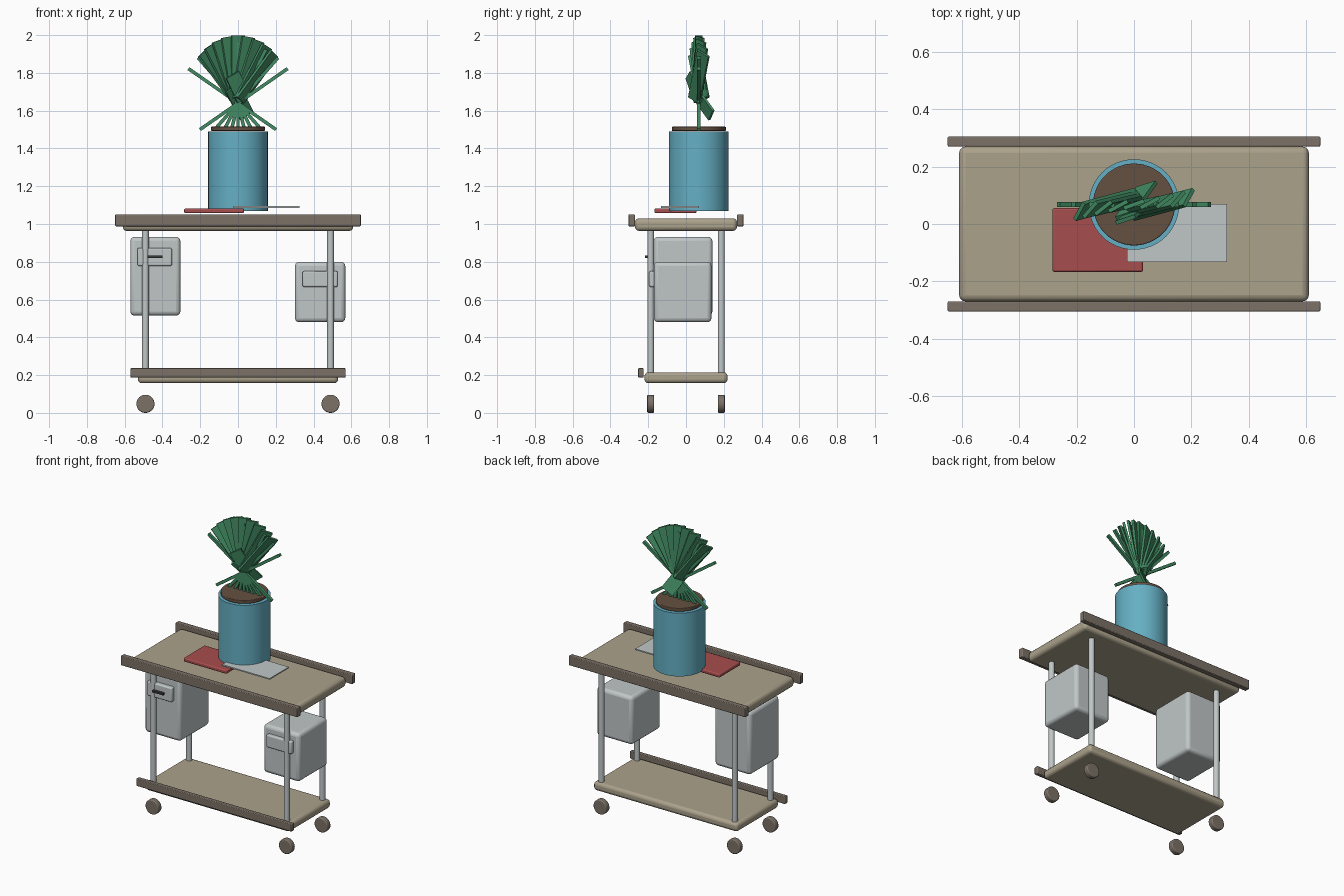
import bpy
import math
from mathutils import Vector, Matrix

cube = bpy.data.objects.get("Cube")
if cube:
    bpy.data.objects.remove(cube, do_unlink=True)


def material(name, rgb):
    mat = bpy.data.materials.new(name)
    mat.use_nodes = True
    mat.diffuse_color = (*rgb, 1)
    mat.node_tree.nodes["Principled BSDF"].inputs["Base Color"].default_value = (*rgb, 1)
    return mat


TAN = material("tan board", (0.41, 0.36, 0.26))
BROWN = material("brown trim", (0.20, 0.165, 0.135))
GREY = material("light grey", (0.53, 0.57, 0.57))
DARK = material("dark handle", (0.04, 0.04, 0.04))
BLUE = material("blue pot", (0.13, 0.43, 0.55))
SOIL = material("brown soil", (0.13, 0.08, 0.052))
RED = material("red cover", (0.39, 0.075, 0.075))
GREEN = material("leaf green", (0.055, 0.26, 0.125))


def finish(obj, name, mat, bevel=0, segments=3):
    obj.name = name
    obj.data.materials.append(mat)
    if bevel:
        mod = obj.modifiers.new("Bevel", "BEVEL")
        mod.width = bevel
        mod.segments = segments
        mod.limit_method = "ANGLE"
    bpy.ops.object.shade_smooth_by_angle(angle=math.radians(35))
    return obj


def box(name, x, y, z, mat, bevel=0.0, segments=3):
    """Box from its (low, high) extent on each axis."""
    spans = (x, y, z)
    bpy.ops.mesh.primitive_cube_add(size=1, location=[(a + b) / 2 for a, b in spans])
    obj = bpy.context.object
    obj.data.transform(Matrix.Diagonal([b - a for a, b in spans] + [1]))
    return finish(obj, name, mat, bevel, segments)


def cylinder(name, center, radius, depth, mat, bevel=0.0, rotation=(0, 0, 0), sides=32):
    bpy.ops.mesh.primitive_cylinder_add(vertices=sides, radius=radius, depth=depth,
                                        location=center, rotation=rotation)
    return finish(bpy.context.object, name, mat, bevel)


def blade(name, start, end, width, thickness, twist=0.0):
    """Flat strip between two points, turned about its own length."""
    start, end = Vector(start), Vector(end)
    along = (end - start).normalized()
    flat = Vector((0, 1, 0))
    flat = (flat - along * flat.dot(along)).normalized()
    side = flat.cross(along)
    frame = Matrix((side, flat, along)).transposed().to_4x4()
    bpy.ops.mesh.primitive_cube_add(size=1)
    obj = bpy.context.object
    obj.data.transform(Matrix.Translation((start + end) / 2) @ frame
                       @ Matrix.Rotation(twist, 4, "Z")
                       @ Matrix.Diagonal((width, thickness, (end - start).length, 1)))
    return finish(obj, name, GREEN)


# Boards and their trim rails
box("tabletop", (-0.61, 0.61), (-0.27, 0.27), (0.963, 1.03), TAN, 0.022)
box("lower_shelf", (-0.53, 0.53), (-0.22, 0.22), (0.157, 0.215), TAN, 0.02)
box("front_top_rail", (-0.65, 0.65), (-0.305, -0.27), (0.988, 1.05), BROWN, 0.004, 2)
box("back_top_rail", (-0.65, 0.65), (0.27, 0.305), (0.988, 1.05), BROWN, 0.004, 2)
box("front_shelf_rail", (-0.57, 0.57), (-0.253, -0.225), (0.187, 0.237), BROWN, 0.004, 2)

# Posts and wheels at the four corners
for sx, across in ((1, "left"), (-1, "right")):
    for sy, depth in ((-1, "front"), (1, "back")):
        cylinder(f"{depth}_{across}_post", (sx * 0.49, sy * 0.187, 0.59), 0.018, 0.77, GREY)
        cylinder(f"{depth}_{across}_wheel", (sx * 0.49, sy * 0.187, 0.048), 0.048, 0.037,
                 BROWN, 0.006, (math.pi / 2, 0, 0))

# Hanging cabinets with drawer fronts
box("right_cabinet", (-0.57, -0.305), (-0.17, 0.14), (0.515, 0.932), GREY, 0.022)
box("right_drawer_front", (-0.532, -0.35), (-0.198, -0.16), (0.778, 0.873), GREY, 0.008)
box("right_drawer_handle", (-0.48, -0.40), (-0.217, -0.195), (0.82, 0.832), DARK)
box("left_cabinet", (0.302, 0.568), (-0.17, 0.135), (0.48, 0.80), GREY, 0.022)
box("left_drawer_front", (0.342, 0.528), (-0.195, -0.16), (0.667, 0.75), GREY, 0.008)

# Things lying on the table
box("red_book", (-0.285, 0.032), (-0.167, 0.055), (1.057, 1.082), RED, 0.007)
box("paper_sheet", (-0.025, 0.325), (-0.132, 0.07), (1.086, 1.094), GREY)

# Pot and soil
PY = 0.068
cylinder("plant_pot", (0, PY, 1.28), 0.158, 0.42, BLUE, sides=48)
cylinder("pot_soil", (0, PY, 1.504), 0.143, 0.022, SOIL, 0.004, sides=48)

# Stems crossing at one point
HUB = Vector((0, PY, 1.64))
for i in range(-4, 5):
    angle = math.radians(13.8 * i)
    way = Vector((math.sin(angle), 0, math.cos(angle)))
    low = -0.14 / math.cos(angle)
    blade(f"stem_{i + 5}", HUB + way * low, HUB + way * 0.32, 0.018, 0.018)

# Fan of broad leaves, twisting more toward the sides
for i in range(-4, 5):
    angle = math.radians(9 * i)
    lean = 0.012 * i
    reach = 0.358 - 0.0035 * abs(i) ** 1.6
    way = Vector((math.sin(angle), 0, math.cos(angle)))
    tip = HUB + way * reach + Vector((0, lean * 0.5, 0))
    blade(f"fan_leaf_{i + 5}", HUB + way * 0.02 - Vector((0, lean * 0.5, 0)), tip,
          0.075, 0.014, math.radians(20 + 8 * abs(i)))

# Loose leaves near the crown
blade("front_leaf", (0.03, 0.06, 1.66), (-0.03, 0.015, 1.79), 0.08, 0.014, 0.3)
blade("drooping_leaf", (-0.03, 0.03, 1.72), (0.045, 0.135, 1.575), 0.085, 0.014, -0.3)
